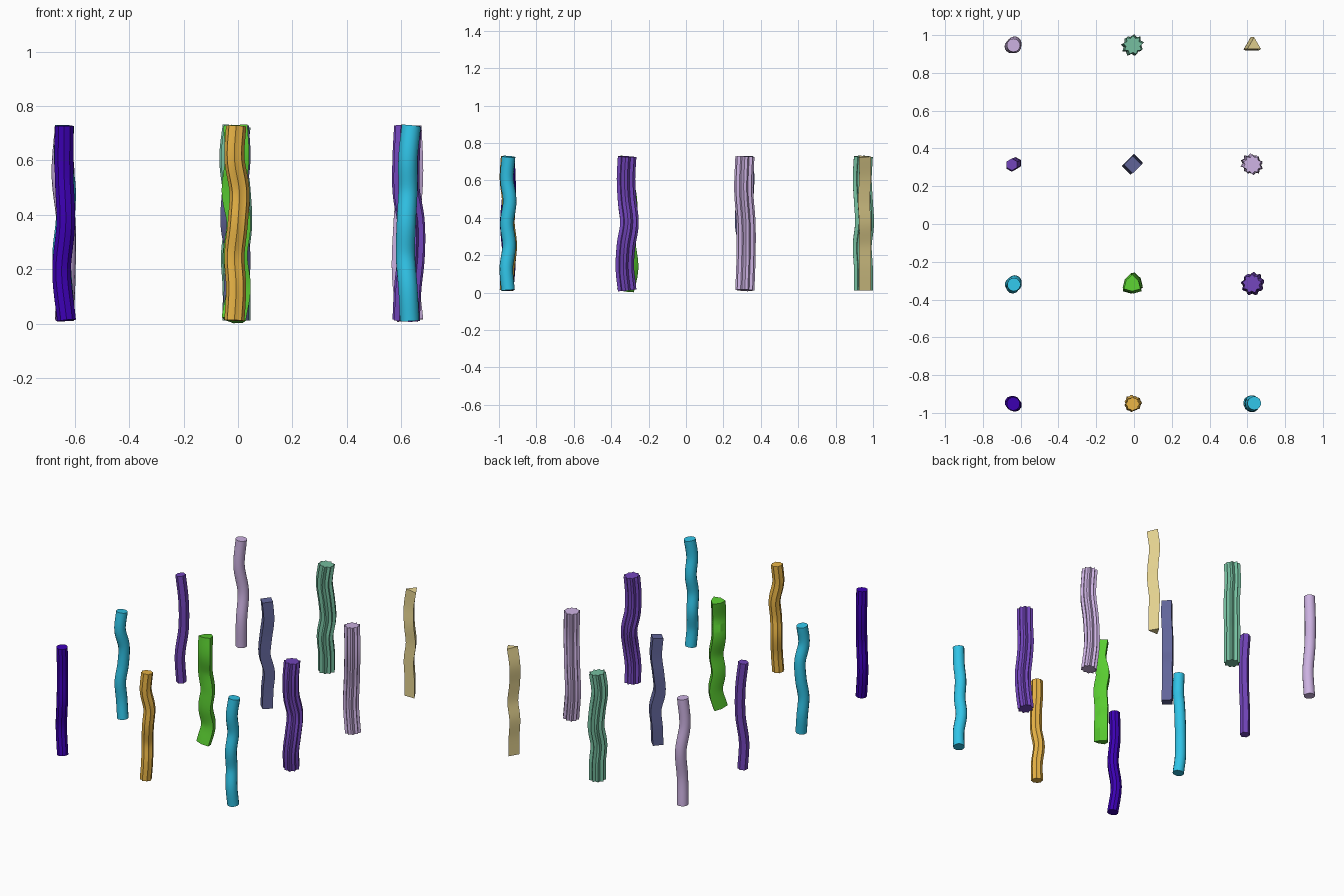
import bpy
from math import sin, cos, pi, radians
from mathutils import Vector

if "Cube" in bpy.data.objects:
    bpy.data.objects.remove(bpy.data.objects["Cube"])

Z0, Z1, STEPS = 0.012, 0.727, 48
UNIT = 0.0061                       # wobble unit


def ring(n, r):
    """Regular polygon, one corner towards +y."""
    return [Vector((r * cos(pi / 2 + 2 * pi * i / n), r * sin(pi / 2 + 2 * pi * i / n))) for i in range(n)]


def star(n, r, inner):
    """Alternating outer and inner corners, used for fluted shafts and bulged triangles."""
    return [Vector((q * cos(pi / 2 + pi * i / n), q * sin(pi / 2 + pi * i / n)))
            for i in range(2 * n) for q in [inner if i % 2 else r]]


def spline(pts, t):
    """Smooth curve through evenly spaced values."""
    p = [2 * pts[0] - pts[1]] + pts + [2 * pts[-1] - pts[-2]]
    f = t * (len(pts) - 1)
    k = min(int(f), len(pts) - 2)
    f -= k
    a, b, c, d = p[k:k + 4]
    return 0.5 * (2 * b + (c - a) * f + (2 * a - 5 * b + 4 * c - d) * f * f + (3 * b - a - 3 * c + d) * f ** 3)


def shaft(name, x, y, section, color, dx, dy):
    """Sweep a section up a wavy path; dx, dy are sideways shifts from top to bottom."""
    dx, dy = dx[::-1], dy[::-1]
    mean = Vector((sum(dx) / len(dx), sum(dy) / len(dy)))

    def path(t):
        return (Vector((spline(dx, t), spline(dy, t))) - mean) * UNIT

    n, e = len(section), 1e-3
    verts, faces = [], []
    for i in range(STEPS + 1):
        t = i / STEPS
        c = path(t)
        lo, hi = max(t - e, 0), min(t + e, 1)
        slope = (path(hi) - path(lo)) / ((hi - lo) * (Z1 - Z0))
        for s in section:
            verts.append((x + c.x + s.x, y + c.y + s.y, Z0 + t * (Z1 - Z0) - slope.dot(s)))
    for i in range(STEPS):
        for j in range(n):
            k = (j + 1) % n
            faces.append((i * n + j, i * n + k, (i + 1) * n + k, (i + 1) * n + j))
    faces.append(tuple(range(n))[::-1])
    faces.append(tuple(STEPS * n + j for j in range(n)))
    me = bpy.data.meshes.new(name)
    me.from_pydata(verts, [], faces)
    me.shade_smooth()
    me.set_sharp_from_angle(angle=radians(32))
    mat = bpy.data.materials.new(name + "_paint")
    mat.diffuse_color = (*color, 1)
    mat.use_nodes = True
    mat.node_tree.nodes["Principled BSDF"].inputs["Base Color"].default_value = mat.diffuse_color
    me.materials.append(mat)
    ob = bpy.data.objects.new(name, me)
    bpy.context.collection.objects.link(ob)


XL, XM, XR = -0.638, -0.007, 0.625
YA, YB, YC, YD = -0.952, -0.318, 0.316, 0.946
CYAN, LILAC, VIOLET = (0.03, 0.55, 0.8), (0.6, 0.44, 0.75), (0.17, 0.06, 0.5)

# front row
shaft("indigo_round_shaft", XL, YA, ring(10, 0.036), (0.045, 0.0, 0.45), [0, 0, 1, -1.5, 1.5], [0, 1, -1, 1, -1])
shaft("gold_fluted_shaft", XM, YA, star(8, 0.037, 0.031), (0.8, 0.45, 0.06), [0, -1, 2, 1, -1, 0, -1], [0, -1, 1, 0, 2, 0, -1])
shaft("cyan_round_shaft_right", XR, YA, ring(14, 0.036), CYAN, [2, 0, 0, -1, -1.5, 0, 1], [0.5, -1, 1.5, -1, 1, -1.5, 0])
# second row
shaft("cyan_round_shaft_left", XL, YB, ring(14, 0.035), CYAN, [0, -1, 1, 0, -2, -1, 1], [0, -2, 2, 2, 0, 1, 0])
shaft("green_bulged_triangle_shaft", XM, YB, star(3, 0.051, 0.038), (0.1, 0.6, 0.03), [0, 1, -1, 2, 0, 2, -1], [0, -2, 1, 1, 0, 2, -2])
shaft("violet_star_shaft", XR, YB, star(9, 0.051, 0.039), VIOLET, [0, -1, -1, 2, 2, 0, -1], [0, -1, 0, 2, -1, -2, 0])
# third row
shaft("violet_hexagon_shaft", XL, YC, ring(6, 0.032), VIOLET, [-1, 2, 2, -1, 0], [0, 1, 1, -1, 0])
shaft("slate_square_shaft", XM, YC, ring(4, 0.046), (0.12, 0.13, 0.32), [0, 1, -1, -2, 1, 0, 0], [0, 1, 0, -1, 2, 1, 0])
shaft("lilac_star_shaft", XR, YC, star(10, 0.051, 0.039), LILAC, [0, 1, -1, -2, 1], [0, -1, 1, 1, 0])
# back row
shaft("lilac_round_shaft", XL, YD, ring(16, 0.035), LILAC, [0, -2, 1, 1, 0], [0, -1, 2, -1, 0])
shaft("sea_green_star_shaft", XM, YD, star(9, 0.052, 0.038), (0.18, 0.52, 0.35), [0, -2, 0, 1, -1, 0, 0], [0, -1, 0, 1, -1, 0, 0])
shaft("tan_triangle_shaft", XR, YD, ring(3, 0.042), (0.78, 0.65, 0.28), [2, -1, 0, 1.5, -1, 0, 0], [0, 0, -1, 0, 0, 0, 0])
